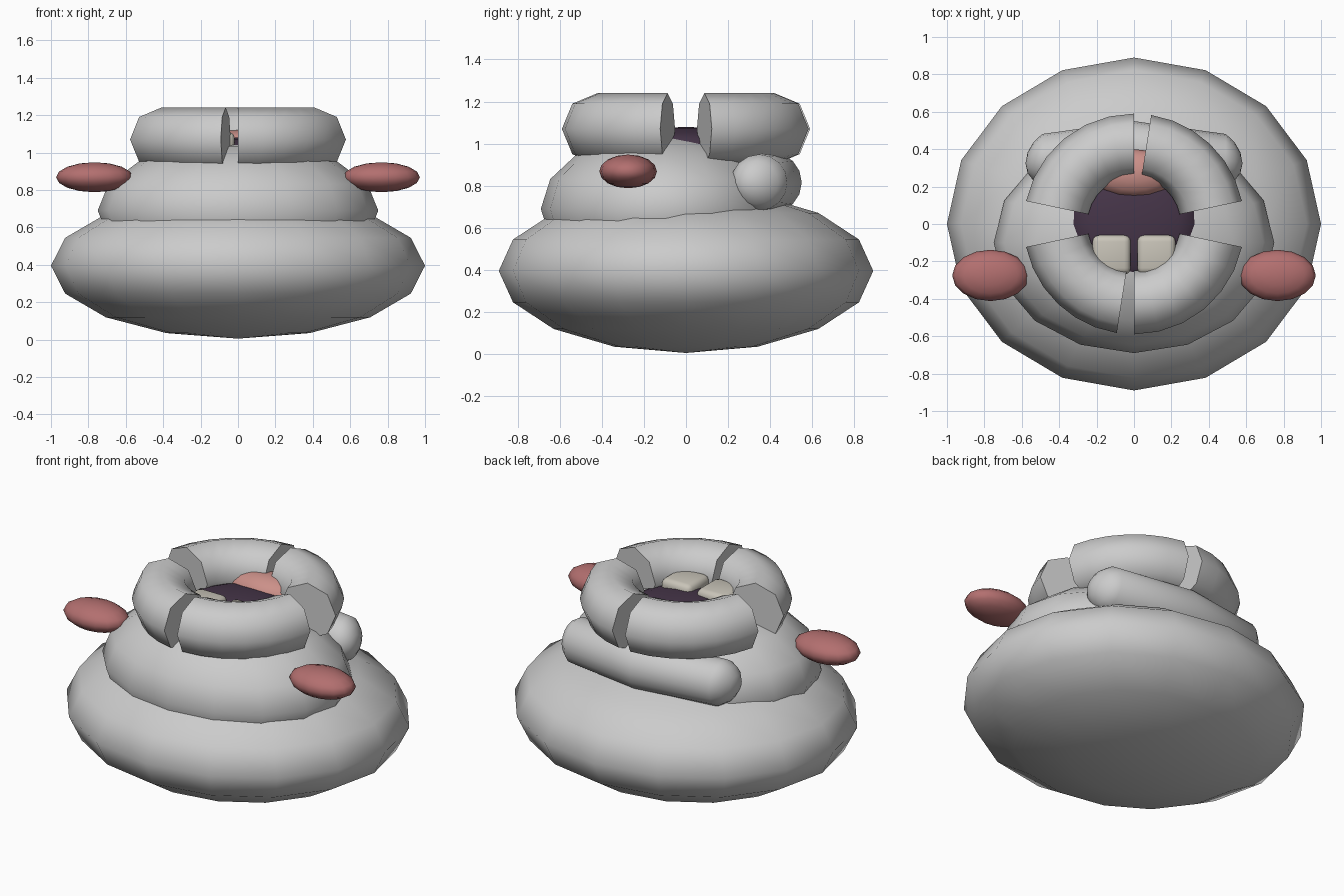
import bpy, bmesh, math
from mathutils import Matrix

if "Cube" in bpy.data.objects:
    bpy.data.objects.remove(bpy.data.objects["Cube"])


def material(name, rgb):
    m = bpy.data.materials.new(name)
    m.diffuse_color = (*rgb, 1)
    m.use_nodes = True
    m.node_tree.nodes["Principled BSDF"].inputs["Base Color"].default_value = m.diffuse_color
    return m


pink = material("pink", (0.45, 0.16, 0.16))
light_pink = material("light_pink", (0.6, 0.28, 0.25))
dark = material("dark", (0.06, 0.035, 0.065))
cream = material("cream", (0.58, 0.55, 0.48))


def finish(name, bm, mat=None, angle=60):
    bmesh.ops.recalc_face_normals(bm, faces=bm.faces)
    me = bpy.data.meshes.new(name)
    bm.to_mesh(me)
    bm.free()
    ob = bpy.data.objects.new(name, me)
    bpy.context.collection.objects.link(ob)
    if mat:
        me.materials.append(mat)
    bpy.ops.object.select_all(action='DESELECT')
    ob.select_set(True)
    bpy.context.view_layer.objects.active = ob
    bpy.ops.object.shade_smooth_by_angle(angle=math.radians(angle))
    return ob


def ellipsoid(name, center, radii, mat=None):
    bm = bmesh.new()
    bmesh.ops.create_uvsphere(bm, u_segments=16, v_segments=8, radius=1)
    bm.transform(Matrix.Translation(center) @ Matrix.Diagonal((*radii, 1)))
    return finish(name, bm, mat)


def lip(name, start, end, major=0.42, minor=0.17, z=1.07, steps=6, sides=8):
    """Capped arc of a torus, angles in degrees."""
    bm = bmesh.new()
    rings = []
    for i in range(steps + 1):
        a = math.radians(start + (end - start) * i / steps)
        ring = []
        for j in range(sides):
            t = 2 * math.pi * j / sides
            r = major + minor * math.cos(t)
            ring.append(bm.verts.new((r * math.cos(a), r * math.sin(a), z + minor * math.sin(t))))
        rings.append(ring)
    for r0, r1 in zip(rings, rings[1:]):
        for j in range(sides):
            k = (j + 1) % sides
            bm.faces.new((r0[j], r0[k], r1[k], r1[j]))
    bm.faces.new(rings[0])
    bm.faces.new(rings[-1])
    return finish(name, bm)


# Stacked body folds
ellipsoid("lower_body", (0, 0, 0.395), (1, 0.89, 0.39))
ellipsoid("upper_body", (0, -0.1, 0.69), (0.75, 0.59, 0.37))

# Curved roll at the back: a sphere stretched along x and bent forward at its ends
bm = bmesh.new()
bmesh.ops.create_uvsphere(bm, u_segments=16, v_segments=8, radius=0.145)
bm.transform(Matrix.Rotation(math.pi / 2, 4, 'Y'))
for v in bm.verts:
    if abs(v.co.x) > 0.001:
        v.co.x += math.copysign(0.435, v.co.x)
    v.co.y += 0.405 - 0.24 * v.co.x ** 2
    v.co.z += 0.815
finish("back_roll", bm)

# Four lip segments around the mouth
for name, a, b in (("lip_back_right", 12, 81), ("lip_back_left", 90, 168),
                   ("lip_front_left", 192, 261), ("lip_front_right", 270, 348)):
    lip(name, a, b)

# Mouth interior and tongue
ellipsoid("mouth", (0, 0, 0.99), (0.34, 0.32, 0.09), dark)
ellipsoid("tongue", (0, 0.27, 1.03), (0.23, 0.13, 0.09), light_pink)

# Side pieces and front teeth
for side, s in (("left", -1), ("right", 1)):
    ellipsoid("ear_" + side, (s * 0.767, -0.275, 0.868), (0.205, 0.137, 0.08), pink)
    bm = bmesh.new()
    bmesh.ops.create_cube(bm, size=1)
    bm.transform(Matrix.Translation((s * 0.12, -0.165, 1.05)) @ Matrix.Diagonal((0.205, 0.21, 0.12, 1)))
    bmesh.ops.bevel(bm, geom=bm.edges[:], offset=0.035, segments=3, profile=0.5, affect='EDGES')
    finish("tooth_" + side, bm, cream)
